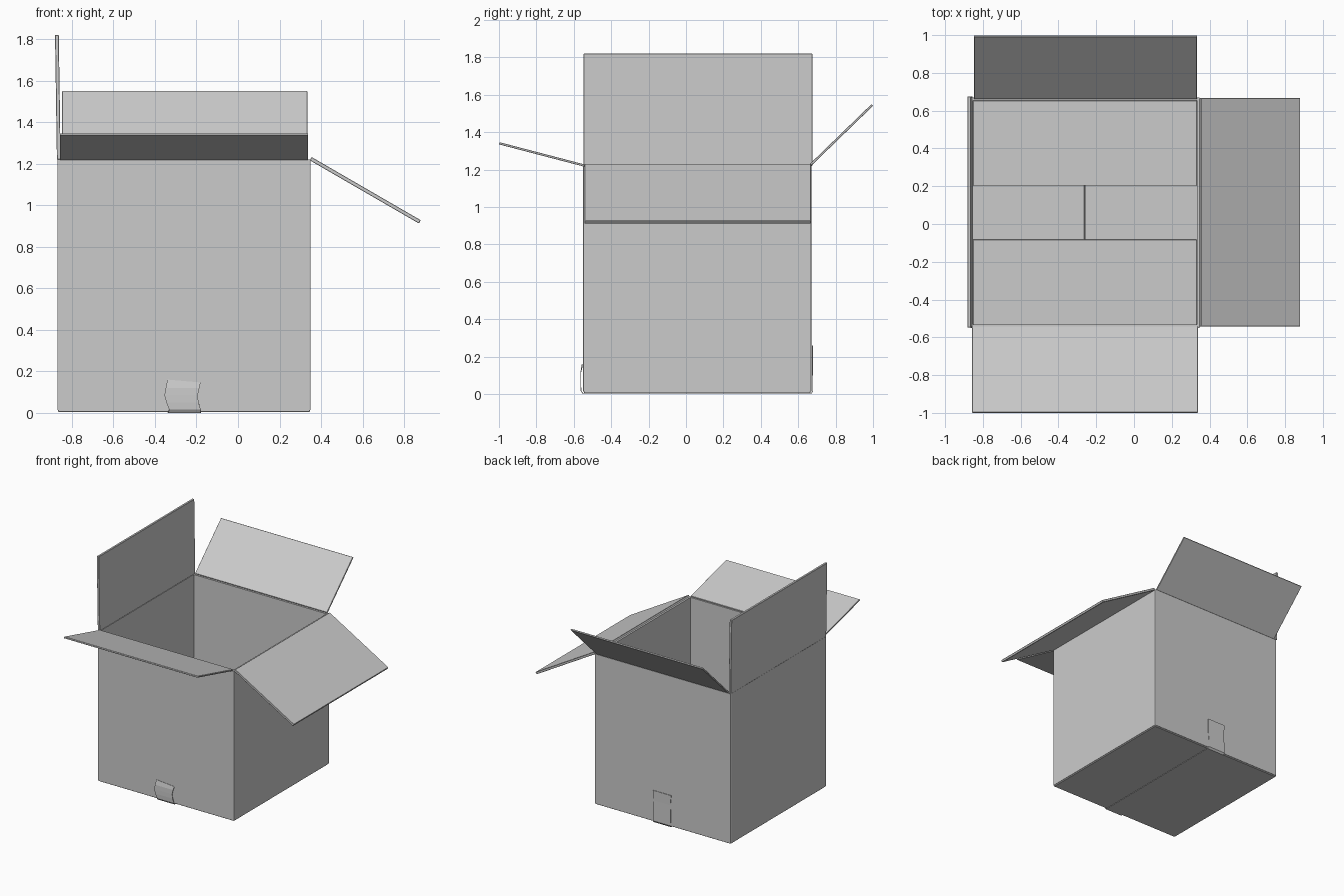
import bpy, bmesh
from mathutils import Vector

if "Cube" in bpy.data.objects:
    bpy.data.objects.remove(bpy.data.objects["Cube"])

X0, X1, Y0, Y1 = -0.87, 0.35, -0.55, 0.67   # outer footprint
TOP, T, SEAM = 1.22, 0.017, -0.26


def finish(name, bm, bevel=0.0):
    bmesh.ops.recalc_face_normals(bm, faces=bm.faces)
    me = bpy.data.meshes.new(name)
    bm.to_mesh(me)
    bm.free()
    ob = bpy.data.objects.new(name, me)
    bpy.context.collection.objects.link(ob)
    if bevel:
        m = ob.modifiers.new("soft_edges", 'BEVEL')
        m.width, m.segments = bevel, 1
    return ob


def board(name, axis, hinge, tip, lo, hi, t):
    """Flat cardboard panel from hinge to tip (2D), extruded along x or y."""
    a, b = Vector(hinge), Vector(tip)
    d = (b - a).normalized()
    n = Vector((-d.y, d.x)) * t / 2
    bm = bmesh.new()
    ends = []
    for s in (lo, hi):
        ring = []
        for p in (a + n, b + n, b - n, a - n):
            co = (s, p.x, p.y) if axis == 'x' else (p.x, s, p.y)
            ring.append(bm.verts.new(co))
        ends.append(ring)
        bm.faces.new(ring)
    for i in range(4):
        j = (i + 1) % 4
        bm.faces.new((ends[0][i], ends[0][j], ends[1][j], ends[1][i]))
    return finish(name, bm, 0.002)


# Four walls as one open tube of cardboard with softened corners
bm = bmesh.new()
rings = [[bm.verts.new((x, y, z)) for x, y in
          ((X0, Y0), (X1, Y0), (X1, Y1), (X0, Y1))] for z in (0.014, TOP)]
corners = []
for i in range(4):
    j = (i + 1) % 4
    bm.faces.new((rings[0][i], rings[0][j], rings[1][j], rings[1][i]))
    corners.append(bm.edges.get((rings[0][i], rings[1][i])))
bmesh.ops.bevel(bm, geom=corners, offset=0.006, segments=2, affect='EDGES', profile=0.5)
walls = finish("box_walls", bm)
# keep the outside at the footprint whichever way the tube normals settle
me = walls.data
if (me.polygons[0].center - Vector((SEAM, 0.06, 0.6))).dot(me.polygons[0].normal) < 0:
    me.flip_normals()
sol = walls.modifiers.new("cardboard", 'SOLIDIFY')
sol.thickness, sol.offset = T, -1

# Open top flaps
board("left_flap", 'y', (-0.863, 1.221), (-0.872, 1.82), -0.548, 0.675, 0.018)
board("right_flap", 'y', (0.350, 1.224), (0.8755, 0.92), -0.543, 0.667, 0.018)
board("front_flap", 'x', (-0.543, 1.222), (-0.9985, 1.341), -0.858, 0.338, 0.012)
board("back_flap", 'x', (0.664, 1.224), (0.996, 1.546), -0.847, 0.334, 0.012)

# Closed bottom: outer pair meets at the seam, inner pair leaves a gap
e = 0.004
for name, edge, end in (("bottom_left_flap", X0 + e, SEAM - 0.002),
                        ("bottom_right_flap", X1 - e, SEAM + 0.002)):
    board(name, 'y', (edge, 0.013), (end, 0.013), Y0 + e, Y1 - e, 0.016)
for name, edge, s in (("bottom_front_flap", Y0 + T, 1), ("bottom_back_flap", Y1 - T, -1)):
    board(name, 'x', (edge, 0.028), (edge + s * 0.45, 0.028), X0 + T, X1 - T, 0.012)

# Packing tape: up the front, under the seam, up the back (left x, right x, y, z)
rows = [(-0.340, -0.180, -0.555, 0.153), (-0.348, -0.186, -0.562, 0.120),
        (-0.354, -0.194, -0.563, 0.085), (-0.345, -0.190, -0.563, 0.050),
        (-0.332, -0.180, -0.561, 0.018), (-0.335, -0.180, -0.550, 0.002),
        (-0.338, -0.178, 0.668, 0.002), (-0.340, -0.180, 0.678, 0.015),
        (-0.338, -0.182, 0.677, 0.100), (-0.334, -0.178, 0.676, 0.180),
        (-0.342, -0.180, 0.677, 0.260)]
bm = bmesh.new()
prev = None
for k, (xl, xr, y, z) in enumerate(rows):
    tilt = 0.007 if k == 0 else 0.0          # torn front end slopes slightly
    cur = (bm.verts.new((xl, y, z + tilt)), bm.verts.new((xr, y, z - tilt)))
    if prev:
        bm.faces.new((prev[0], prev[1], cur[1], cur[0]))
    prev = cur
tape = finish("packing_tape", bm)
sol = tape.modifiers.new("film", 'SOLIDIFY')
sol.thickness, sol.offset = 0.004, 0
